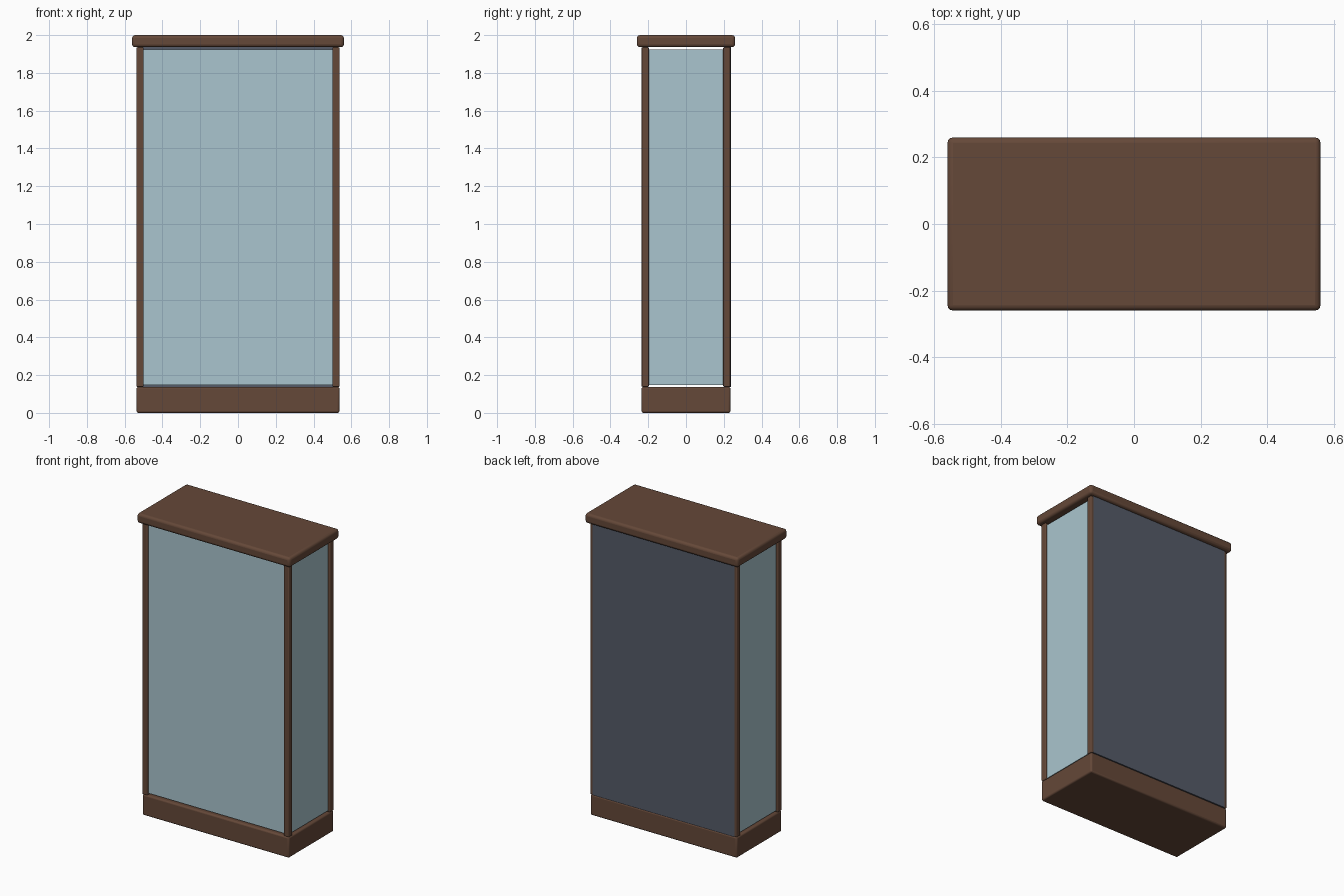
import bpy

if "Cube" in bpy.data.objects:
    bpy.data.objects.remove(bpy.data.objects["Cube"])


def material(name, color):
    m = bpy.data.materials.new(name)
    m.diffuse_color = color
    m.use_nodes = True
    m.node_tree.nodes["Principled BSDF"].inputs["Base Color"].default_value = m.diffuse_color
    return m


WOOD = material("wood", (0.13, 0.065, 0.04, 1))
GLASS = material("glass", (0.40, 0.56, 0.62, 1))
BACK = material("back_board", (0.09, 0.105, 0.14, 1))


def box(name, lo, hi, mat, bevel=0.0):
    """Box between two corners with an optional rounded edge."""
    bpy.ops.mesh.primitive_cube_add(
        size=1, location=[(a + b) / 2 for a, b in zip(lo, hi)])
    ob = bpy.context.object
    ob.name = name
    ob.scale = [b - a for a, b in zip(lo, hi)]
    bpy.ops.object.transform_apply(location=False, rotation=False, scale=True)
    ob.data.materials.append(mat)
    if bevel:
        mod = ob.modifiers.new("rounded_edges", 'BEVEL')
        mod.width = bevel
        mod.segments = 3
        bpy.ops.object.shade_smooth_by_angle()
    return ob


X, Y = 0.537, 0.235          # outer half width and half depth
POST = 0.038                 # post thickness
Z0, Z1 = 0.138, 1.936        # top of plinth, underside of top board

# plinth and overhanging top board
box("plinth", (-X, -Y, 0), (X, Y, Z0), WOOD, 0.01)
box("top_board", (-0.561, -0.26, Z1), (0.561, 0.26, 2.0), WOOD, 0.016)

# four corner posts
for sx, side in ((-1, "left"), (1, "right")):
    for sy, end in ((-1, "front"), (1, "back")):
        cx, cy, h = sx * (X - POST / 2), sy * (Y - POST / 2), POST / 2
        box(f"post_{end}_{side}", (cx - h, cy - h, Z0), (cx + h, cy + h, Z1), WOOD, 0.005)

# glass panes on the front and both sides
GX, GY, T = X - POST / 2, Y - POST / 2, 0.005
G0, G1 = 0.148, 1.924
box("glass_front", (-0.505, -GY - T, G0), (0.505, -GY + T, G1), GLASS)
for sx, side in ((-1, "left"), (1, "right")):
    box(f"glass_{side}", (sx * GX - T, -0.205, G0), (sx * GX + T, 0.205, G1), GLASS)

# solid back board lapping over the rear posts
box("back_board", (-0.52, 0.215, Z0), (0.52, 0.237, Z1), BACK)
